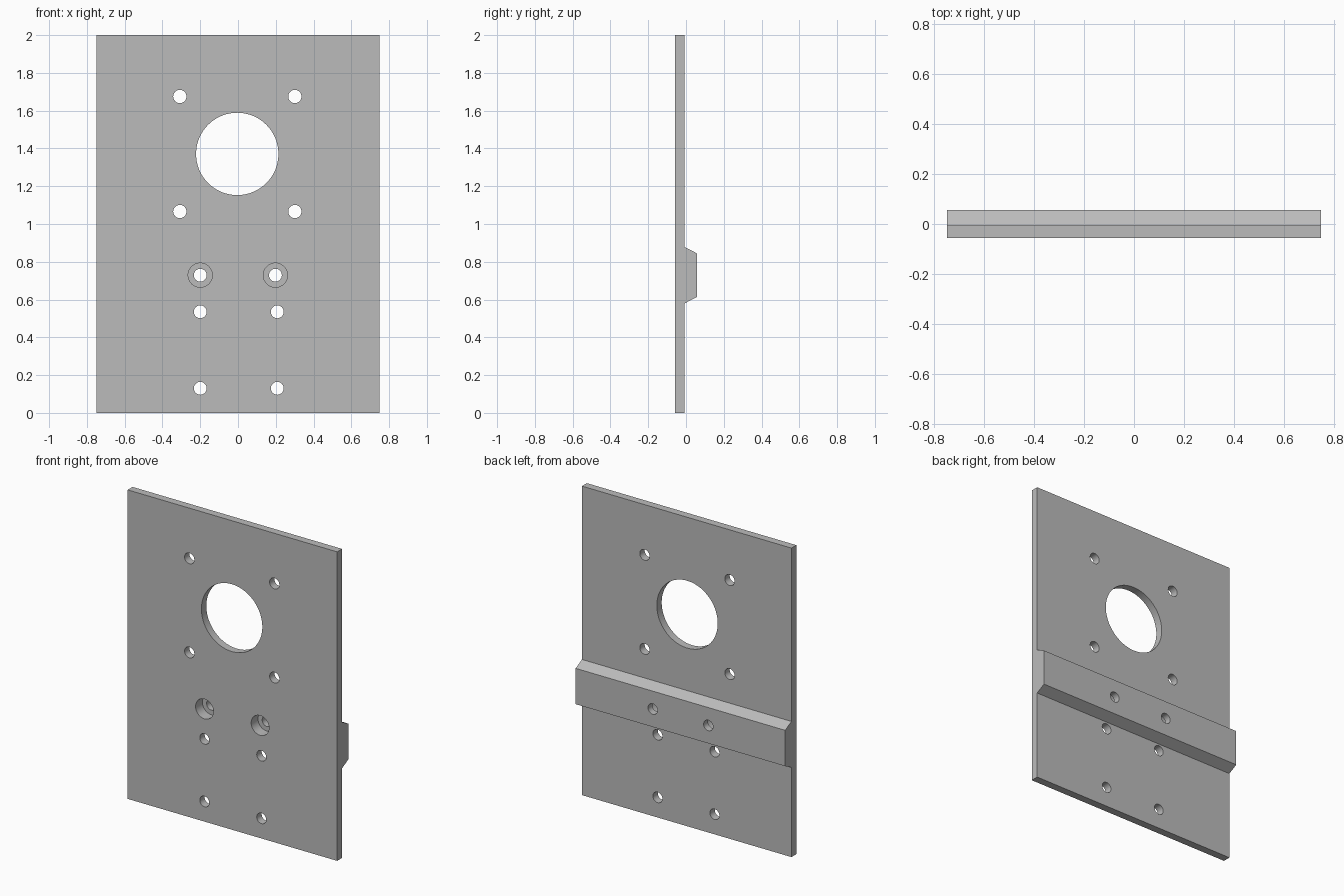
import bpy
import bmesh
from mathutils import Matrix, Vector
from math import radians

cube = bpy.data.objects.get("Cube")
if cube:
    bpy.data.objects.remove(cube, do_unlink=True)

HALF_W, HEIGHT = 0.75, 2.0
FRONT, FACE, BACK = -0.057, -0.007, 0.057

# One flat grey
grey = bpy.data.materials.new("plain_grey")
grey.use_nodes = True
colour = (0.5, 0.5, 0.5, 1)
grey.diffuse_color = colour
grey.node_tree.nodes["Principled BSDF"].inputs["Base Color"].default_value = colour


def make_object(name, bm):
    bmesh.ops.recalc_face_normals(bm, faces=bm.faces)
    mesh = bpy.data.meshes.new(name)
    bm.to_mesh(mesh)
    bm.free()
    mesh.materials.append(grey)
    obj = bpy.data.objects.new(name, mesh)
    bpy.context.collection.objects.link(obj)
    return obj


def drill(target, name, holes, y0, y1):
    """Cut round holes (x, z, radius) running from y0 to y1."""
    bm = bmesh.new()
    for x, z, r in holes:
        place = Matrix.Translation((x, (y0 + y1) / 2, z)) @ Matrix.Rotation(radians(90), 4, 'X')
        bmesh.ops.create_cone(bm, cap_ends=True, segments=96 if r > 0.1 else 40,
                              radius1=r, radius2=r, depth=y1 - y0, matrix=place)
    cutter = make_object(name, bm)
    cutter.hide_render = True
    cutter.display_type = 'WIRE'
    mod = target.modifiers.new(name, 'BOOLEAN')
    mod.operation, mod.solver, mod.object = 'DIFFERENCE', 'EXACT', cutter
    bpy.context.view_layer.objects.active = target
    bpy.ops.object.modifier_apply(modifier=mod.name)
    bpy.data.objects.remove(cutter, do_unlink=True)


# Plate with a bevelled rib across the back, as one side profile swept along x
profile = [(FRONT, 0), (FACE, 0), (FACE, 0.58), (BACK, 0.613), (BACK, 0.845),
           (FACE, 0.878), (FACE, HEIGHT), (FRONT, HEIGHT)]
bm = bmesh.new()
side = bm.faces.new([bm.verts.new((-HALF_W, y, z)) for y, z in profile])
swept = bmesh.ops.extrude_face_region(bm, geom=[side])
bmesh.ops.translate(bm, vec=Vector((2 * HALF_W, 0, 0)),
                    verts=[v for v in swept["geom"] if isinstance(v, bmesh.types.BMVert)])
plate = make_object("mounting_plate", bm)

# Through holes: central bore, four around it, two in the rib, four below
rib_x, rib_z = (-0.2, 0.198), 0.729
through = [(-0.004, 1.371, 0.218)]
through += [(x, z, 0.035) for x in (-0.308, 0.301) for z in (1.066, 1.675)]
through += [(x, rib_z, 0.034) for x in rib_x]
through += [(x, z, 0.034) for x in (-0.2, 0.208) for z in (0.13, 0.535)]
drill(plate, "through_holes", through, -0.2, 0.2)

# Wide recesses in the front for the two rib holes
drill(plate, "counterbores", [(x, rib_z, 0.064) for x in rib_x], -0.2, FRONT + 0.07)

# Smooth hole walls, sharp plate edges
bpy.ops.object.select_all(action='DESELECT')
plate.select_set(True)
bpy.context.view_layer.objects.active = plate
bpy.ops.object.shade_smooth_by_angle(angle=radians(25))
